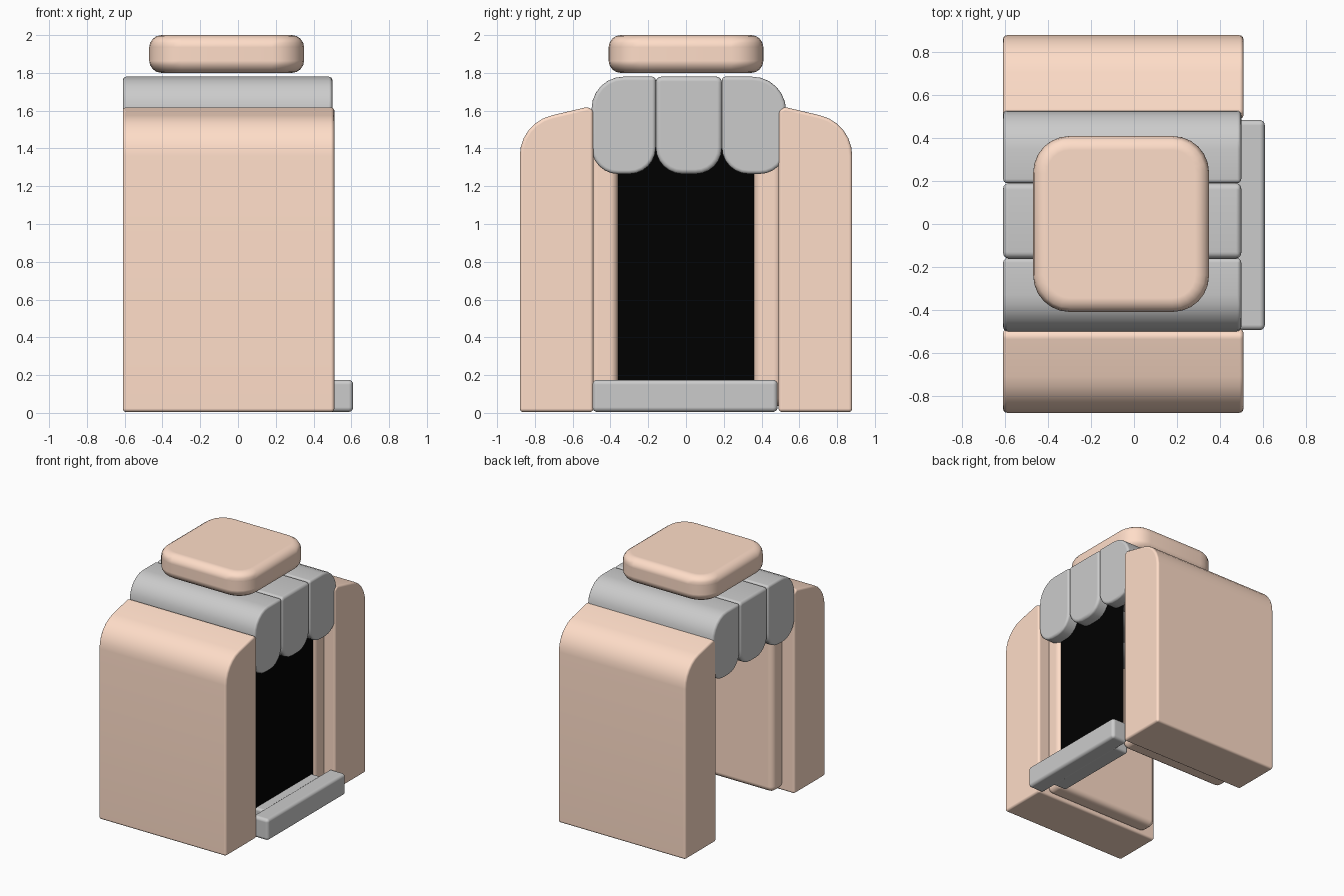
import bpy, bmesh, math
from mathutils import Vector

if "Cube" in bpy.data.objects:
    bpy.data.objects.remove(bpy.data.objects["Cube"])


def material(name, color):
    m = bpy.data.materials.new(name)
    m.diffuse_color = color
    m.use_nodes = True
    m.node_tree.nodes["Principled BSDF"].inputs["Base Color"].default_value = m.diffuse_color
    return m


CLAY = material("clay", (1.0, 0.725, 0.58, 1))
BLACK = material("soot", (0, 0, 0, 1))


def rounded(points, steps=6):
    """Round each (a, b, radius) corner of an outline."""
    out = []
    for i, (a, b, r) in enumerate(points):
        p = Vector((a, b))
        if r == 0:
            out.append(p)
            continue
        u = (Vector(points[i - 1][:2]) - p).normalized()
        v = (Vector(points[(i + 1) % len(points)][:2]) - p).normalized()
        half = u.angle(v) / 2
        c = p + (u + v).normalized() * (r / math.sin(half))
        t = r / math.tan(half)
        s, e = p + u * t - c, p + v * t - c
        for k in range(steps + 1):
            f = k / steps
            w = math.pi - 2 * half
            out.append(c + (s * math.sin((1 - f) * w) + e * math.sin(f * w)) / math.sin(w))
    return out


def prism(name, outline, lo, hi, axis, bevel, mat=None):
    """Extrude an outline along x (outline is y,z) or z (outline is x,y)."""
    def place(p, h):
        return (h, p.x, p.y) if axis == 'x' else (p.x, p.y, h)
    bm = bmesh.new()
    a = [bm.verts.new(place(p, lo)) for p in outline]
    b = [bm.verts.new(place(p, hi)) for p in outline]
    bm.faces.new(a)
    bm.faces.new(b)
    n = len(outline)
    for i in range(n):
        j = (i + 1) % n
        bm.faces.new((a[i], a[j], b[j], b[i]))
    bmesh.ops.recalc_face_normals(bm, faces=bm.faces)
    me = bpy.data.meshes.new(name)
    bm.to_mesh(me)
    bm.free()
    ob = bpy.data.objects.new(name, me)
    bpy.context.collection.objects.link(ob)
    if mat:
        me.materials.append(mat)
    bpy.ops.object.select_all(action='DESELECT')
    ob.select_set(True)
    bpy.context.view_layer.objects.active = ob
    bpy.ops.object.shade_smooth_by_angle(angle=math.radians(40))
    m = ob.modifiers.new("soft edges", 'BEVEL')
    m.width, m.segments = bevel, 4
    m.limit_method, m.angle_limit = 'ANGLE', math.radians(35)
    m.harden_normals = True
    return ob


def rect(a0, a1, b0, b1, r=(0, 0, 0, 0)):
    return rounded([(a0, b0, r[0]), (a1, b0, r[1]), (a1, b1, r[2]), (a0, b1, r[3])])


# side walls with sloping shoulders, and the inset jambs inside them
for side, s in (("left", 1), ("right", -1)):
    wall = [(0.49, 0.005, 0), (0.88, 0.005, 0), (0.88, 1.535, 0.22), (0.52, 1.62, 0), (0.49, 1.60, 0)]
    prism(side + "_wall", rounded([(y * s, z, r) for y, z, r in wall]),
          -0.61, 0.51, 'x', 0.03, CLAY)
    ys = sorted((0.36 * s, 0.51 * s))
    prism(side + "_jamb", rect(ys[0], ys[1], 0.03, 1.55), -0.51, 0.42, 'x', 0.045, CLAY)

# three rounded roof stones
for name, y0, y1, tl, tr in (("roof_stone_1", -0.50, -0.16, 0.17, 0.02),
                             ("roof_stone_2", -0.16, 0.19, 0.03, 0.03),
                             ("roof_stone_3", 0.19, 0.53, 0.02, 0.18)):
    prism(name, rect(y0, y1, 1.265, 1.78, (0.14, 0.14, tr, tl)), -0.61, 0.50, 'x', 0.025)

# chimney cap
prism("chimney_cap", rect(-0.47, 0.35, -0.41, 0.41, (0.17,) * 4), 1.80, 2.0, 'z', 0.065, CLAY)

# hearth sill with a narrower tongue between the jambs
prism("hearth_sill", rect(-0.495, 0.485, 0.005, 0.175), 0.47, 0.61, 'x', 0.025)
prism("hearth_tongue", rect(-0.36, 0.36, 0.01, 0.165), 0.36, 0.52, 'x', 0.02)

# dark opening
me = bpy.data.meshes.new("dark_opening")
me.from_pydata([(0.405, -0.36, 0.03), (0.405, 0.36, 0.03),
                (0.405, 0.36, 1.5), (0.405, -0.36, 1.5)], [], [(0, 1, 2, 3)])
me.materials.append(BLACK)
bpy.context.collection.objects.link(bpy.data.objects.new("dark_opening", me))
